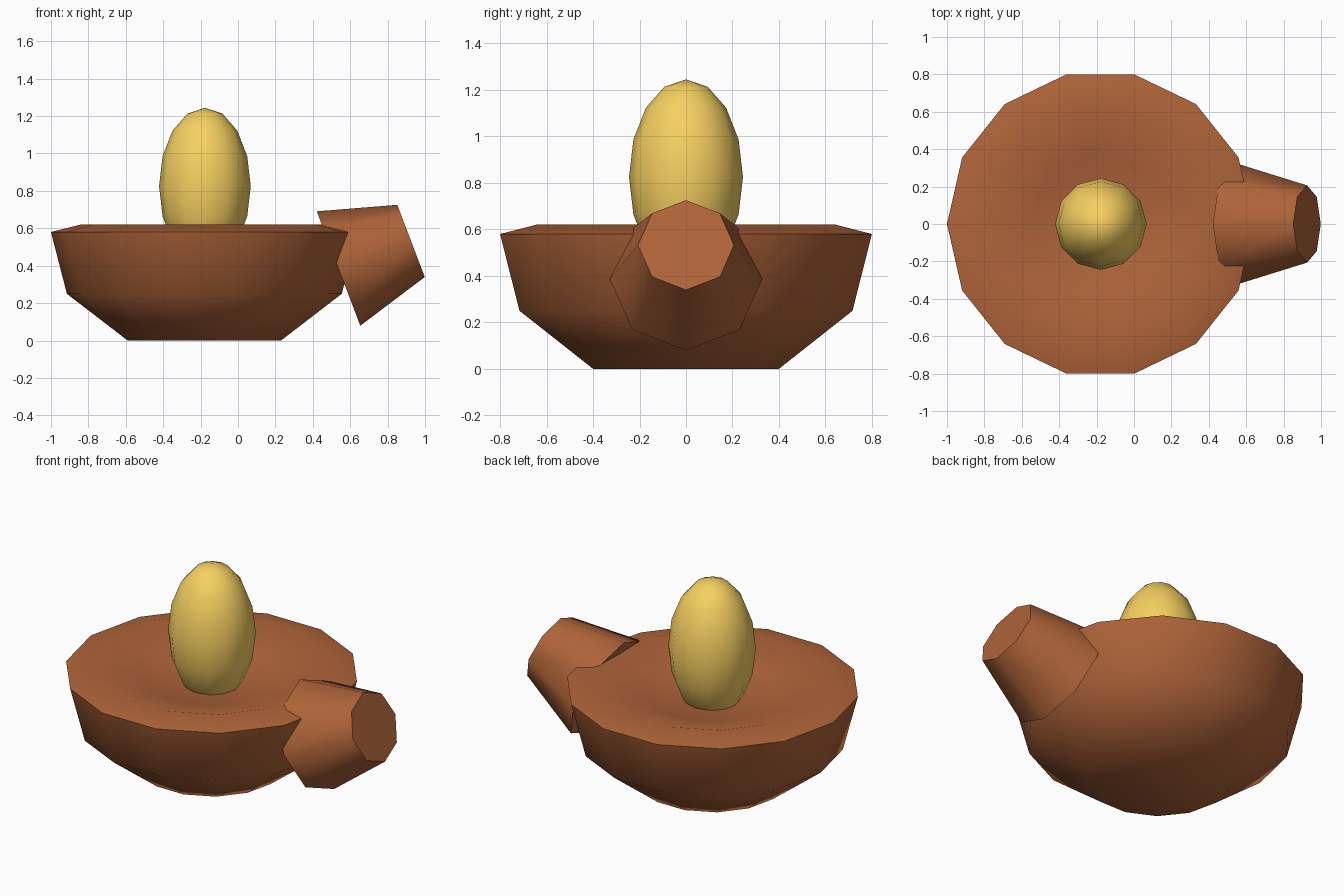
import bpy, bmesh
from math import radians, cos, sin, pi, atan2
from mathutils import Matrix, Vector

if "Cube" in bpy.data.objects:
    bpy.data.objects.remove(bpy.data.objects["Cube"])


def material(name, color):
    m = bpy.data.materials.new(name)
    m.diffuse_color = (*color, 1)
    m.use_nodes = True
    m.node_tree.nodes["Principled BSDF"].inputs["Base Color"].default_value = m.diffuse_color
    return m


def finish(name, bm, mat, angle=50):
    bmesh.ops.recalc_face_normals(bm, faces=bm.faces)
    mesh = bpy.data.meshes.new(name)
    bm.to_mesh(mesh)
    bm.free()
    mesh.materials.append(mat)
    ob = bpy.data.objects.new(name, mesh)
    bpy.context.collection.objects.link(ob)
    bpy.ops.object.select_all(action='DESELECT')
    ob.select_set(True)
    bpy.context.view_layer.objects.active = ob
    bpy.ops.object.shade_smooth_by_angle(angle=radians(angle))
    return ob


brown = material("clay_brown", (0.43, 0.127, 0.041))
yellow = material("warm_yellow", (0.93, 0.63, 0.12))
CX = -0.18

# Bowl: 14-sided lathe, flat foot, sharp rim and shallow dished top
bm = bmesh.new()
SIDES = 14
profile = [(0.41, 0), (0.735, 0.25), (0.82, 0.58), (0.66, 0.62), (0.36, 0.54)]
rings = [[bm.verts.new((CX + r * cos(2 * pi * i / SIDES),
                        r * sin(2 * pi * i / SIDES), z)) for i in range(SIDES)]
         for r, z in profile]
for a, b in zip(rings, rings[1:]):
    for i in range(SIDES):
        j = (i + 1) % SIDES
        bm.faces.new((a[i], a[j], b[j], b[i]))
bm.faces.new(rings[0])
dip = bm.verts.new((CX, 0, 0.48))
for i in range(SIDES):
    bm.faces.new((rings[-1][i], rings[-1][(i + 1) % SIDES], dip))
finish("bowl", bm, brown)

# Egg-shaped flame standing in the dish
bm = bmesh.new()
bmesh.ops.create_uvsphere(
    bm, u_segments=12, v_segments=8, radius=1,
    matrix=Matrix.Translation((CX + 0.003, 0, 0.825)) @ Matrix.Diagonal((0.245, 0.245, 0.42, 1)))
finish("flame", bm, yellow)

# Spout: tapered octagonal stub tilted up and outward
start, end = Vector((0.5375, 0, 0.385)), Vector((0.925, 0, 0.5325))
axis = end - start
bm = bmesh.new()
bmesh.ops.create_cone(
    bm, cap_ends=True, segments=8, radius1=0.327, radius2=0.2065, depth=axis.length,
    matrix=Matrix.Translation((start + end) / 2) @ Matrix.Rotation(atan2(axis.x, axis.z), 4, 'Y'))
finish("spout", bm, brown)
